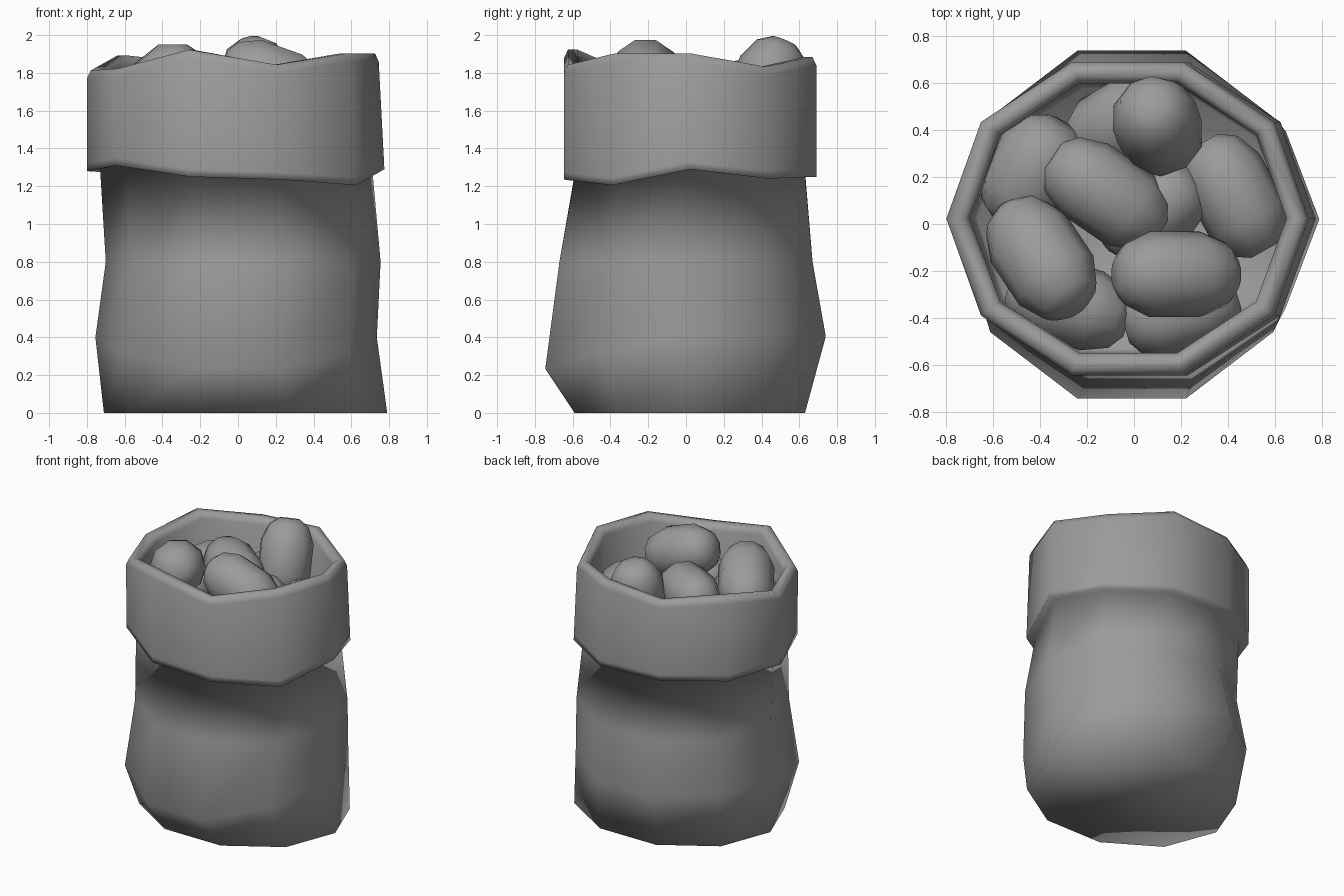
import bpy, bmesh, math
from mathutils import Vector

if "Cube" in bpy.data.objects:
    bpy.data.objects.remove(bpy.data.objects["Cube"])

N = 10
CREST = [1.91, 1.84, 1.89, 1.86, 1.90, 1.82, 1.83, 1.93, 1.85, 1.91]
HEM = [1.29, 1.24, 1.25, 1.27, 1.27, 1.28, 1.31, 1.25, 1.235, 1.205]

grey = bpy.data.materials.new("dark_grey")
grey.diffuse_color = (0.33, 0.33, 0.33, 1)
grey.use_nodes = True
grey.node_tree.nodes["Principled BSDF"].inputs["Base Color"].default_value = grey.diffuse_color


def finish(bm, name):
    bmesh.ops.recalc_face_normals(bm, faces=bm.faces)
    for f in bm.faces:
        f.smooth = True
    me = bpy.data.meshes.new(name)
    bm.to_mesh(me)
    bm.free()
    me.materials.append(grey)
    ob = bpy.data.objects.new(name, me)
    bpy.context.collection.objects.link(ob)
    return ob


def skin(bm, rings):
    """Join rings of vertices and cap both ends."""
    n = len(rings[0])
    for a, b in zip(rings, rings[1:]):
        for k in range(n):
            j = (k + 1) % n
            bm.faces.new((a[k], a[j], b[j], b[k]))
    bm.faces.new(rings[0][::-1])
    bm.faces.new(rings[-1])


def ring(bm, x0, x1, y0, y1, z):
    """Ten-sided ring filling the given x and y extents; z is a function of k."""
    out = []
    for k in range(N):
        a = 2 * math.pi * k / N
        x = (x0 + x1) / 2 + (x1 - x0) / 2 * math.cos(a)
        y = (y0 + y1) / 2 + (y1 - y0) / 2 / 0.951 * math.sin(a)
        out.append(bm.verts.new((x, y, z(k))))
    return out


def bulge(k):
    a = 2 * math.pi * k / N
    return 0.31 + 0.09 * math.sin(a) + 0.09 * math.cos(a) ** 2


# Sack: body, folded cuff, rounded rim, inner wall and inner floor
bm = bmesh.new()
skin(bm, [
    ring(bm, -0.71, 0.79, -0.59, 0.63, lambda k: 0),
    ring(bm, -0.755, 0.735, -0.745, 0.74, bulge),
    ring(bm, -0.70, 0.755, -0.67, 0.67, lambda k: 0.80),
    ring(bm, -0.73, 0.71, -0.59, 0.63, lambda k: HEM[k] + 0.01),
    ring(bm, -0.80, 0.775, -0.645, 0.69, lambda k: HEM[k]),
    ring(bm, -0.80, 0.773, -0.645, 0.69, lambda k: HEM[k] + 0.04),
    ring(bm, -0.80, 0.745, -0.645, 0.69, lambda k: CREST[k] - 0.05),
    ring(bm, -0.78, 0.725, -0.625, 0.67, lambda k: CREST[k] - 0.007),
    ring(bm, -0.725, 0.675, -0.575, 0.625, lambda k: CREST[k] - 0.007),
    ring(bm, -0.70, 0.65, -0.55, 0.60, lambda k: CREST[k] - 0.05),
    ring(bm, -0.69, 0.66, -0.55, 0.60, lambda k: 1.45),
    ring(bm, -0.67, 0.64, -0.53, 0.58, lambda k: 1.40),
])
finish(bm, "sack")

# Potatoes: blunt capsules (centre, long axis, half length, radius)
PROFILE = [(-1, 0.38), (-0.85, 0.72), (-0.45, 1), (0.4, 1), (0.82, 0.75), (1, 0.38)]


def potato(name, centre, axis, half, radius):
    bm = bmesh.new()
    rot = Vector(axis).to_track_quat('Z', 'Y')
    rings = []
    for t, r in PROFILE:
        rings.append([bm.verts.new(Vector(centre) + rot @ Vector((
            radius * r * math.cos(math.pi * k / 5),
            radius * r * math.sin(math.pi * k / 5),
            half * t))) for k in range(10)])
    skin(bm, rings)
    finish(bm, name)


POTATOES = [
    ((0.10, 0.42, 1.725), (-0.12, 0.35, 0.85), 0.265, 0.185),
    ((-0.12, 0.13, 1.685), (-0.8, 0.55, 0.1), 0.28, 0.18),
    ((-0.395, -0.145, 1.735), (-0.5, 0.75, -0.4), 0.28, 0.19),
    ((0.18, -0.215, 1.77), (1, 0.0, -0.35), 0.27, 0.182),
    ((0.43, 0.12, 1.53), (-0.45, 0.8, 0), 0.265, 0.18),
    ((-0.43, 0.22, 1.55), (0.45, 0.8, 0.2), 0.245, 0.195),
    ((-0.28, -0.34, 1.53), (1, -0.3, 0), 0.265, 0.175),
    ((0.20, -0.37, 1.53), (1, 0.3, 0), 0.25, 0.175),
    ((-0.06, 0.42, 1.53), (0.7, 0.4, 0.5), 0.25, 0.18),
    ((0.07, 0.06, 1.53), (0.8, 0.5, 0.2), 0.24, 0.18),
]
for i, p in enumerate(POTATOES):
    potato(f"potato_{i + 1}", *p)
